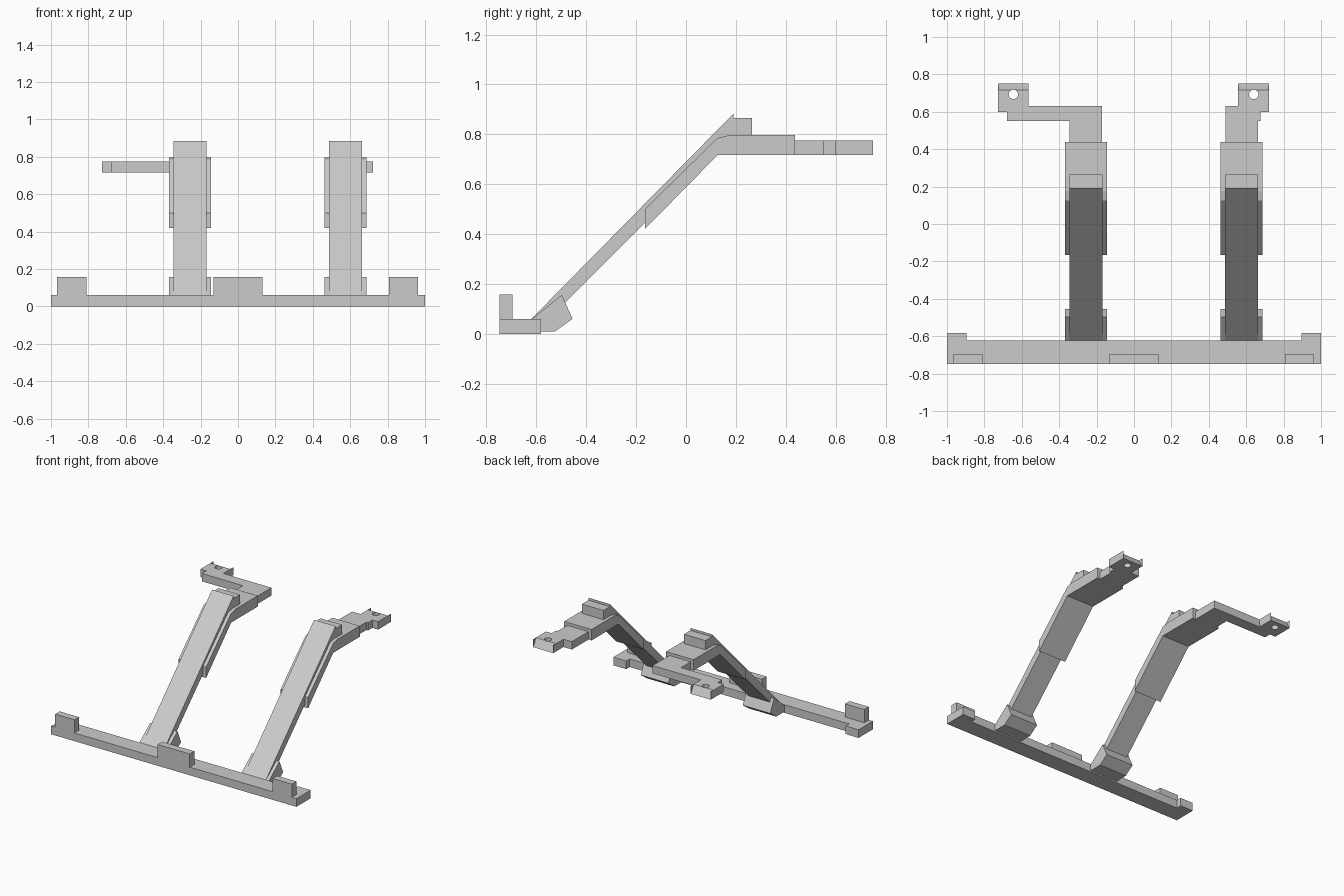
import bpy
import bmesh
from mathutils import Vector

cube = bpy.data.objects.get("Cube")
if cube:
    bpy.data.objects.remove(cube, do_unlink=True)

grey = bpy.data.materials.new("light grey")
grey.use_nodes = True
color = (0.6, 0.6, 0.6, 1)
grey.diffuse_color = color
grey.node_tree.nodes["Principled BSDF"].inputs["Base Color"].default_value = color


def prism(name, points, offset):
    """Extrude a flat outline by an offset vector."""
    bm = bmesh.new()
    face = bm.faces.new([bm.verts.new(p) for p in points])
    result = bmesh.ops.extrude_face_region(bm, geom=[face])
    moved = [v for v in result["geom"] if isinstance(v, bmesh.types.BMVert)]
    bmesh.ops.translate(bm, vec=Vector(offset), verts=moved)
    bmesh.ops.recalc_face_normals(bm, faces=bm.faces)
    mesh = bpy.data.meshes.new(name)
    bm.to_mesh(mesh)
    bm.free()
    mesh.materials.append(grey)
    obj = bpy.data.objects.new(name, mesh)
    bpy.context.collection.objects.link(obj)
    return obj


def side_prism(name, profile, x0, x1):
    """Side profile (y, z) spanning x0 to x1."""
    return prism(name, [(x0, y, z) for y, z in profile], (x1 - x0, 0, 0))


def plan_prism(name, outline, z0, z1):
    """Plan outline (x, y) spanning z0 to z1."""
    return prism(name, [(x, y, z0) for x, y in outline], (0, 0, z1 - z0))


def drill(obj, x, y, radius):
    """Round vertical hole."""
    bpy.ops.mesh.primitive_cylinder_add(vertices=24, radius=radius, depth=0.4, location=(x, y, 0.745))
    cutter = bpy.context.object
    cutter.hide_render = True
    mod = obj.modifiers.new("hole", 'BOOLEAN')
    mod.operation = 'DIFFERENCE'
    mod.solver = 'EXACT'
    mod.object = cutter
    bpy.context.view_layer.objects.active = obj
    bpy.ops.object.modifier_apply(modifier=mod.name)
    bpy.data.objects.remove(cutter, do_unlink=True)


# Base bar with returned ends
FRONT, BACK, RETURN = -0.748, -0.622, -0.582
plan_prism("base_bar", [(-1, FRONT), (1, FRONT), (1, RETURN), (0.895, RETURN), (0.895, BACK),
                        (-0.895, BACK), (-0.895, RETURN), (-1, RETURN)], 0, 0.06)

# Upright tabs on the front edge
for name, x0, x1 in (("right_tab", -0.967, -0.81), ("middle_tab", -0.132, 0.13), ("left_tab", 0.807, 0.963)):
    plan_prism(name, [(x0, FRONT), (x1, FRONT), (x1, -0.695), (x0, -0.695)], 0.06, 0.157)

# Side profiles shared by both legs
strut = [(-0.622, 0.058), (0.19, 0.883), (0.19, 0.865), (0.265, 0.865), (0.265, 0.79),
         (0.17, 0.78), (-0.53, 0.08), (-0.56, 0.058)]
foot = [(-0.622, 0.01), (-0.525, 0.01), (-0.455, 0.06), (-0.498, 0.156), (-0.622, 0.057)]
knee = [(-0.165, 0.42), (0.127, 0.717), (0.438, 0.717), (0.438, 0.797),
        (0.176, 0.797), (0.126, 0.785), (-0.165, 0.5)]
for side, x in (("right", -0.257), ("left", 0.575)):
    side_prism(side + "_strut", strut, x - 0.0875, x + 0.0875)
    side_prism(side + "_foot", foot, x - 0.112, x + 0.112)
    side_prism(side + "_knee", knee, x - 0.112, x + 0.112)

# Horizontal arms
LOW, HIGH = 0.717, 0.775
plan_prism("right_arm", [(-0.345, 0.438), (-0.17, 0.438), (-0.17, 0.632), (-0.565, 0.632),
                         (-0.565, 0.6), (-0.68, 0.6), (-0.68, 0.55), (-0.345, 0.55)], LOW, HIGH)
plan_prism("left_arm", [(0.488, 0.438), (0.662, 0.438), (0.662, 0.55), (0.675, 0.55),
                        (0.675, 0.6), (0.557, 0.6), (0.557, 0.632), (0.488, 0.632)], LOW, HIGH)

# Drilled end pads with a sloped edge between thin cheeks
pad = [(0.6, LOW), (0.75, LOW), (0.717, HIGH), (0.6, HIGH)]
cheek = [(0.717, HIGH), (0.75, LOW), (0.75, HIGH)]
for side, x0, x1, hole in (("right", -0.727, -0.563, -0.645), ("left", 0.557, 0.722, 0.64)):
    drill(side_prism(side + "_end_pad", pad, x0, x1), hole, 0.693, 0.025)
    side_prism(side + "_outer_cheek", cheek, x0, x0 + 0.002)
    side_prism(side + "_inner_cheek", cheek, x1 - 0.002, x1)
